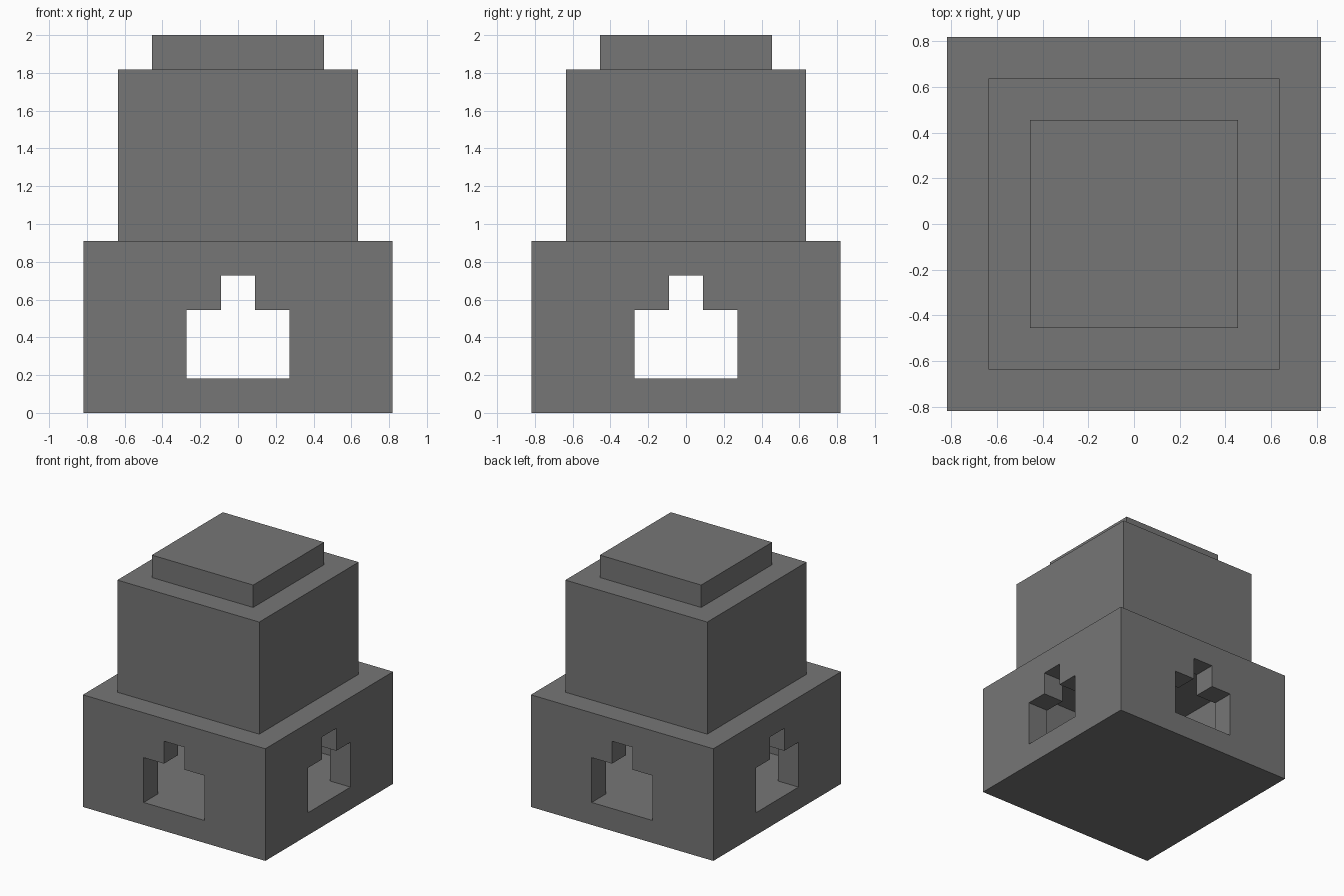
import bpy
import bmesh

U = 1 / 11  # building module: the model is 22 modules tall

default = bpy.data.objects.get("Cube")
if default:
    bpy.data.objects.remove(default, do_unlink=True)

grey = bpy.data.materials.new("stone grey")
grey.use_nodes = True
colour = (0.18, 0.18, 0.18, 1)
grey.diffuse_color = colour
grey.node_tree.nodes["Principled BSDF"].inputs["Base Color"].default_value = colour


def prism(name, profile, half, axis):
    """Extrude a profile, given in modules, from -half to half along x or y."""
    def place(across, height, along):
        x, y = (across, along) if axis == "y" else (along, across)
        return (x * U, y * U, height * U)

    bm = bmesh.new()
    ends = [[bm.verts.new(place(a, h, d)) for a, h in profile] for d in (-half, half)]
    for end in ends:
        bm.faces.new(end)
    for i in range(len(profile)):
        j = (i + 1) % len(profile)
        bm.faces.new((ends[0][i], ends[0][j], ends[1][j], ends[1][i]))
    bmesh.ops.recalc_face_normals(bm, faces=bm.faces)
    mesh = bpy.data.meshes.new(name)
    bm.to_mesh(mesh)
    bm.free()
    mesh.materials.append(grey)
    obj = bpy.data.objects.new(name, mesh)
    bpy.context.collection.objects.link(obj)
    return obj


def block(name, half, bottom, top):
    """Square block centred on the vertical axis."""
    profile = [(-half, bottom), (half, bottom), (half, top), (-half, top)]
    return prism(name, profile, half, "y")


# Stacked blocks
base = block("base", 9, 0, 10)
block("middle_block", 7, 10, 20)
block("top_cap", 5, 20, 22)

# Hollow room in the base, open up to the middle block
cutters = [block("room_cutter", 7, 2, 12)]

# Stepped opening through all four walls
opening = [(-3, 2), (3, 2), (3, 6), (1, 6), (1, 8), (-1, 8), (-1, 6), (-3, 6)]
for axis in "xy":
    cutters.append(prism("opening_cutter_" + axis, opening, 11, axis))

bpy.context.view_layer.objects.active = base
for cutter in cutters:
    cut = base.modifiers.new(cutter.name, "BOOLEAN")
    cut.operation = "DIFFERENCE"
    cut.solver = "EXACT"
    cut.object = cutter
    bpy.ops.object.modifier_apply(modifier=cut.name)
for cutter in cutters:
    bpy.data.objects.remove(cutter, do_unlink=True)
